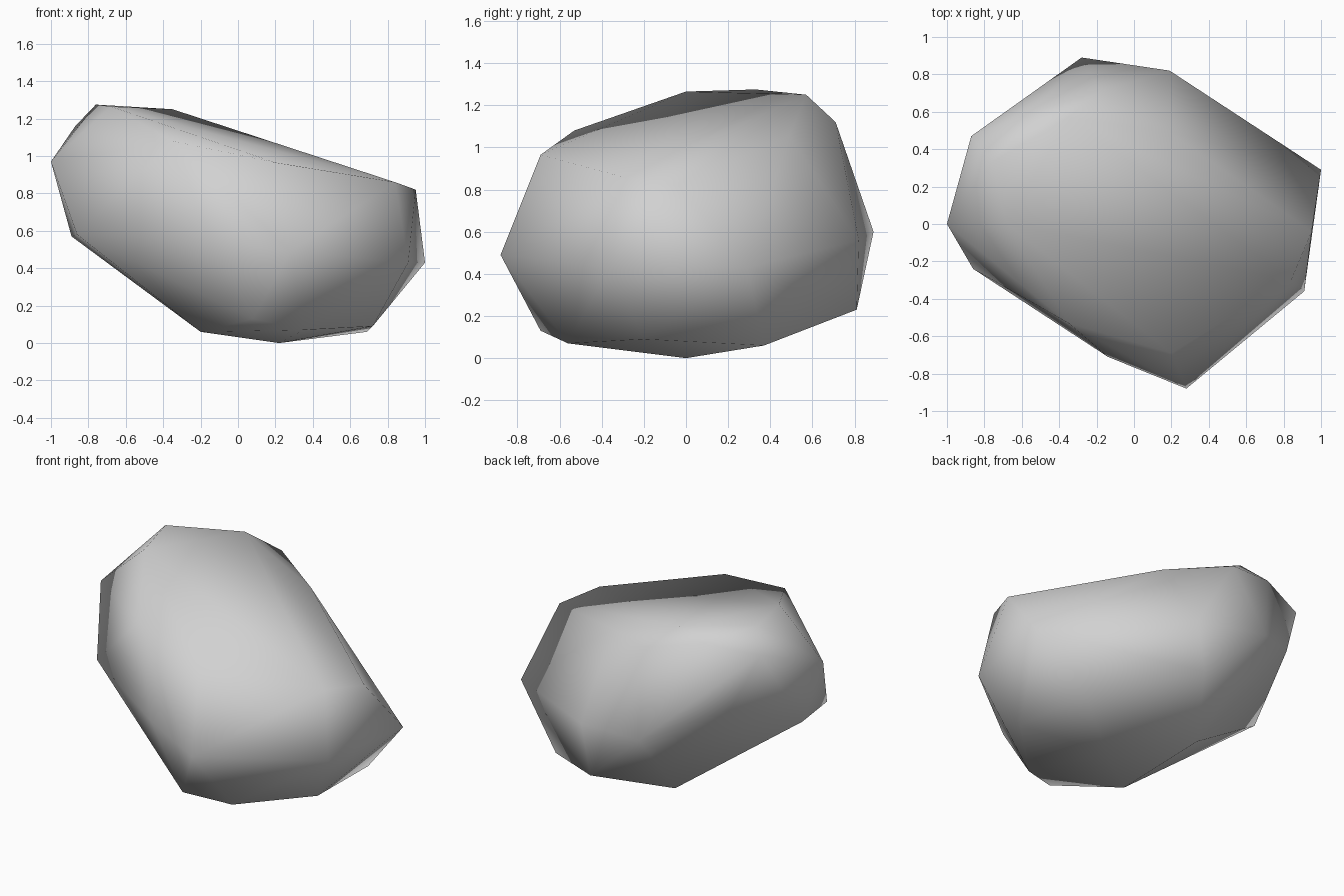
import bpy
import bmesh

# Remove the default object
default_cube = bpy.data.objects.get("Cube")
if default_cube:
    bpy.data.objects.remove(default_cube, do_unlink=True)


def make_material(name, color):
    material = bpy.data.materials.new(name)
    material.use_nodes = True
    material.diffuse_color = color
    material.node_tree.nodes["Principled BSDF"].inputs["Base Color"].default_value = color
    return material


# Corners of the boulder, grouped by the side they shape
top_corners = [
    (-.68, 0, 1.265), (-.76, .33, 1.275), (-.35, .57, 1.25), (-.54, .6, 1.2),
    (-.18, .71, 1.12), (.19, .49, 1.055), (-.35, -.53, 1.08), (.2, -.69, .965),
    (.84, -.3, .86), (.95, -.04, .82),
]
side_corners = [
    (-1, 0, .97), (-.87, .47, 1.16), (-.72, .56, .8), (-.86, -.24, .58),
    (-.89, .06, .57), (-.14, -.71, .55), (.28, -.88, .49), (.91, -.36, .43),
    (1, .29, .43), (.19, .82, .56), (-.28, .89, .6),
]
bottom_corners = [
    (.22, 0, 0), (-.18, .37, .06), (-.2, -.33, .06), (.08, -.69, .13),
    (.35, -.56, .07), (.72, -.2, .09), (.69, .37, .06), (.13, .81, .23),
]

# Wrap the corners in a closed faceted shell
mesh = bpy.data.meshes.new("boulder")
shell = bmesh.new()
for corner in top_corners + side_corners + bottom_corners:
    shell.verts.new(corner)
hull = bmesh.ops.convex_hull(shell, input=shell.verts[:])
unused = {item for key in ("geom_interior", "geom_unused") for item in hull[key]
          if isinstance(item, bmesh.types.BMVert)}
bmesh.ops.delete(shell, geom=list(unused), context="VERTS")
bmesh.ops.recalc_face_normals(shell, faces=shell.faces[:])

# Soft shading over the low-poly stone
for face in shell.faces:
    face.smooth = True
shell.to_mesh(mesh)
shell.free()

boulder = bpy.data.objects.new("boulder", mesh)
bpy.context.collection.objects.link(boulder)
mesh.materials.append(make_material("stone grey", (.64, .64, .64, 1)))
